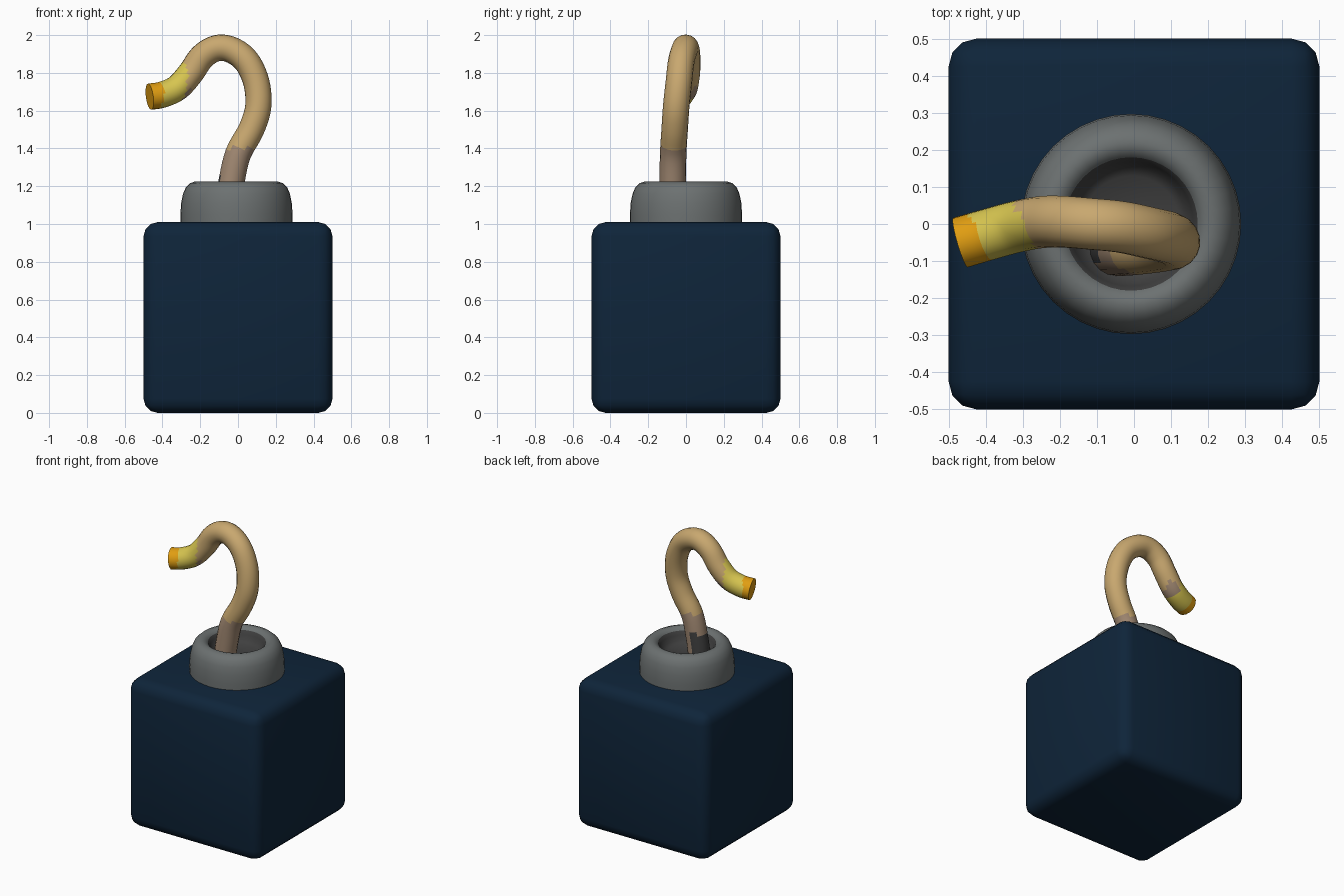
import bpy, bmesh, math
from mathutils import Vector

if "Cube" in bpy.data.objects:
    bpy.data.objects.remove(bpy.data.objects["Cube"])


def material(name, rgb):
    m = bpy.data.materials.new(name)
    m.diffuse_color = (*rgb, 1)
    m.use_nodes = True
    m.node_tree.nodes["Principled BSDF"].inputs["Base Color"].default_value = m.diffuse_color
    return m


navy = material("navy", (0.0045, 0.018, 0.042))
grey = material("grey", (0.15, 0.165, 0.165))
dark = material("dark grey", (0.05, 0.05, 0.05))
tan = material("tan", (0.58, 0.39, 0.16))
mauve = material("dusty mauve", (0.36, 0.25, 0.17))
yellow = material("pale yellow", (0.68, 0.56, 0.08))
orange = material("orange", (0.75, 0.34, 0.006))


def finish(name, bm, mats, angle=50):
    bmesh.ops.recalc_face_normals(bm, faces=bm.faces[:])
    me = bpy.data.meshes.new(name)
    bm.to_mesh(me)
    bm.free()
    for m in mats:
        me.materials.append(m)
    ob = bpy.data.objects.new(name, me)
    bpy.context.collection.objects.link(ob)
    bpy.ops.object.select_all(action='DESELECT')
    ob.select_set(True)
    bpy.context.view_layer.objects.active = ob
    bpy.ops.object.shade_smooth_by_angle(angle=math.radians(angle))
    return ob


# Cube body with softly rounded edges
bm = bmesh.new()
bmesh.ops.create_cube(bm, size=1)
for v in bm.verts:
    v.co.z = (v.co.z + 0.5) * 1.01
bmesh.ops.bevel(bm, geom=bm.edges[:], offset=0.075, segments=3,
                profile=0.5, affect='EDGES')
finish("cube_body", bm, [navy])

# Round collar with a hollow bowl, turned from a profile
profile = [(0.296, 0.98), (0.297, 1.05), (0.293, 1.11), (0.283, 1.16),
           (0.268, 1.195), (0.245, 1.216), (0.22, 1.225), (0.198, 1.22),
           (0.18, 1.205), (0.168, 1.18), (0.155, 1.15), (0.13, 1.13)]
SIDES = 40
bm = bmesh.new()
rings = []
for r, z in profile:
    rings.append([bm.verts.new((-0.008 + r * math.cos(2 * math.pi * i / SIDES),
                                r * math.sin(2 * math.pi * i / SIDES), z))
                  for i in range(SIDES)])
for k in range(len(rings) - 1):
    a, b = rings[k], rings[k + 1]
    for i in range(SIDES):
        j = (i + 1) % SIDES
        f = bm.faces.new((a[i], a[j], b[j], b[i]))
        f.material_index = 1 if k >= 8 else 0
bm.faces.new(rings[-1]).material_index = 1
bm.faces.new(rings[0][::-1])
finish("collar", bm, [grey, dark])

# Bent hose swept along a smooth path
path = [Vector(p) for p in [
    (-0.05, -0.07, 1.12), (-0.035, -0.07, 1.22), (0.0, -0.068, 1.37),
    (0.07, -0.06, 1.50), (0.107, -0.052, 1.62), (0.097, -0.038, 1.75),
    (0.045, -0.025, 1.862), (-0.035, -0.008, 1.922), (-0.115, 0.0, 1.93),
    (-0.19, 0.006, 1.885), (-0.25, 0.005, 1.80), (-0.32, -0.008, 1.722),
    (-0.40, -0.03, 1.685), (-0.468, -0.05, 1.674)]]
RADIUS, AROUND, STEPS = 0.07, 18, 5


def spline(a, b, c, d, t):
    return 0.5 * (2 * b + (c - a) * t + (2 * a - 5 * b + 4 * c - d) * t ** 2
                  + (3 * b - a - 3 * c + d) * t ** 3)


ext = [2 * path[0] - path[1]] + path + [2 * path[-1] - path[-2]]
pts = [spline(*ext[i:i + 4], s / STEPS)
       for i in range(len(path) - 1) for s in range(STEPS)] + [path[-1]]

bm = bmesh.new()
rings = []
side = Vector((0, 1, 0))
for i, p in enumerate(pts):
    t = (pts[min(i + 1, len(pts) - 1)] - pts[max(i - 1, 0)]).normalized()
    side = (side - t * side.dot(t)).normalized()
    up = t.cross(side)
    rings.append([bm.verts.new(p + RADIUS * (side * math.cos(2 * math.pi * k / AROUND)
                                             + up * math.sin(2 * math.pi * k / AROUND)))
                  for k in range(AROUND)])
for a, b, p in zip(rings, rings[1:], pts):
    for k in range(AROUND):
        j = (k + 1) % AROUND
        f = bm.faces.new((a[k], a[j], b[j], b[k]))
        c = f.calc_center_median()
        n = (c - p) / RADIUS
        # Colour bands: stained base, pale nozzle, orange tip
        if c.z < 1.27 and -n.x + 0.6 * n.y > 0.45:
            f.material_index = 4
        elif c.z < 1.40:
            f.material_index = 1
        elif c.x < -0.42 - 0.03 * n.y:
            f.material_index = 3
        elif c.x < -0.30 - 0.03 * n.y:
            f.material_index = 2
        elif c.x < -0.25 and n.z < -0.5:
            f.material_index = 1
bm.faces.new(rings[0][::-1]).material_index = 1
bm.faces.new(rings[-1]).material_index = 3
finish("bent_hose", bm, [tan, mauve, yellow, orange, dark])
